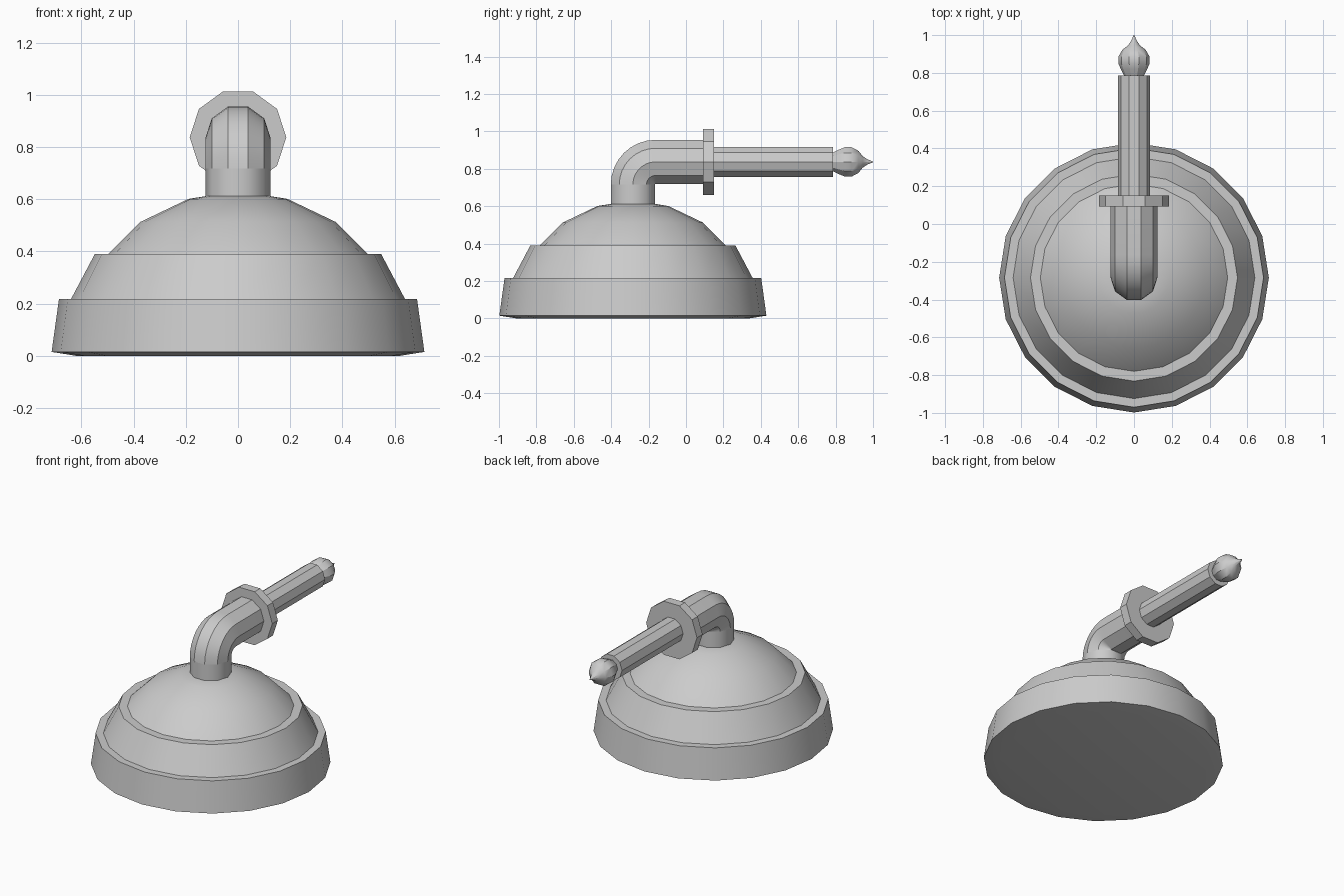
import bpy, bmesh
from math import sin, cos, pi, radians

if "Cube" in bpy.data.objects:
    bpy.data.objects.remove(bpy.data.objects["Cube"])

CY = -0.284      # centre of the shower head in y
AZ = 0.837       # height of the arm axis


def skin(name, rings, angle):
    """Bridge a list of point rings, cap both ends and shade by angle."""
    bm = bmesh.new()
    loops = [[bm.verts.new(p) for p in ring] for ring in rings]
    n = len(loops[0])
    for a, b in zip(loops, loops[1:]):
        for i in range(n):
            j = (i + 1) % n
            bm.faces.new((a[i], a[j], b[j], b[i]))
    bm.faces.new(loops[0])
    bm.faces.new(loops[-1])
    bmesh.ops.remove_doubles(bm, verts=bm.verts, dist=1e-5)
    bmesh.ops.recalc_face_normals(bm, faces=bm.faces)
    me = bpy.data.meshes.new(name)
    bm.to_mesh(me)
    bm.free()
    ob = bpy.data.objects.new(name, me)
    bpy.context.collection.objects.link(ob)
    bpy.ops.object.select_all(action='DESELECT')
    ob.select_set(True)
    bpy.context.view_layer.objects.active = ob
    bpy.ops.object.shade_smooth_by_angle(angle=radians(angle))
    return ob


def lathe_z(name, profile, sides, angle):
    """Turn (radius, z) points around the vertical head axis."""
    return skin(name, [[(r * cos(2 * pi * i / sides), CY + r * sin(2 * pi * i / sides), z)
                        for i in range(sides)] for r, z in profile], angle)


def lathe_y(name, profile, sides=10, angle=30):
    """Turn (radius, y) points around the horizontal arm axis."""
    return skin(name, [[(r * cos(2 * pi * i / sides), y, AZ + r * sin(2 * pi * i / sides))
                        for i in range(sides)] for r, y in profile], angle)


# Stepped head with domed top
lathe_z("shower_head", [(0.62, 0), (0.714, 0.015), (0.686, 0.217), (0.64, 0.217),
                        (0.548, 0.391), (0.496, 0.391), (0.374, 0.513),
                        (0.19, 0.601), (0.11, 0.614)], 20, 32)

# Short neck on the dome
lathe_z("neck", [(0.124, 0.59), (0.124, 0.717)], 10, 40)

# Bent arm: quarter turn, then straight to the flange
R, BEND, SIDES, STEPS = 0.124, 0.121, 10, 8
py, pz = CY + BEND, AZ - BEND
rings = []
for k in range(STEPS + 1):
    t = pi / 2 * k / STEPS
    ring = []
    for i in range(SIDES):
        a = 2 * pi * i / SIDES
        d = BEND + R * sin(a)
        ring.append((R * cos(a), py - d * cos(t), pz + d * sin(t)))
    rings.append(ring)
rings.append([(x, 0.1, z) for x, y, z in rings[-1]])
skin("bent_arm", rings, 30)

# Wall flange, rod and pointed finial
lathe_y("flange", [(0.185, 0.092), (0.185, 0.15)])
lathe_y("rod", [(0.084, 0.14), (0.084, 0.785)])
lathe_y("finial", [(0.05, 0.78), (0.07, 0.82), (0.083, 0.85), (0.083, 0.885),
                   (0.062, 0.922), (0.032, 0.945), (0.015, 0.97), (0.002, 1.0)])
